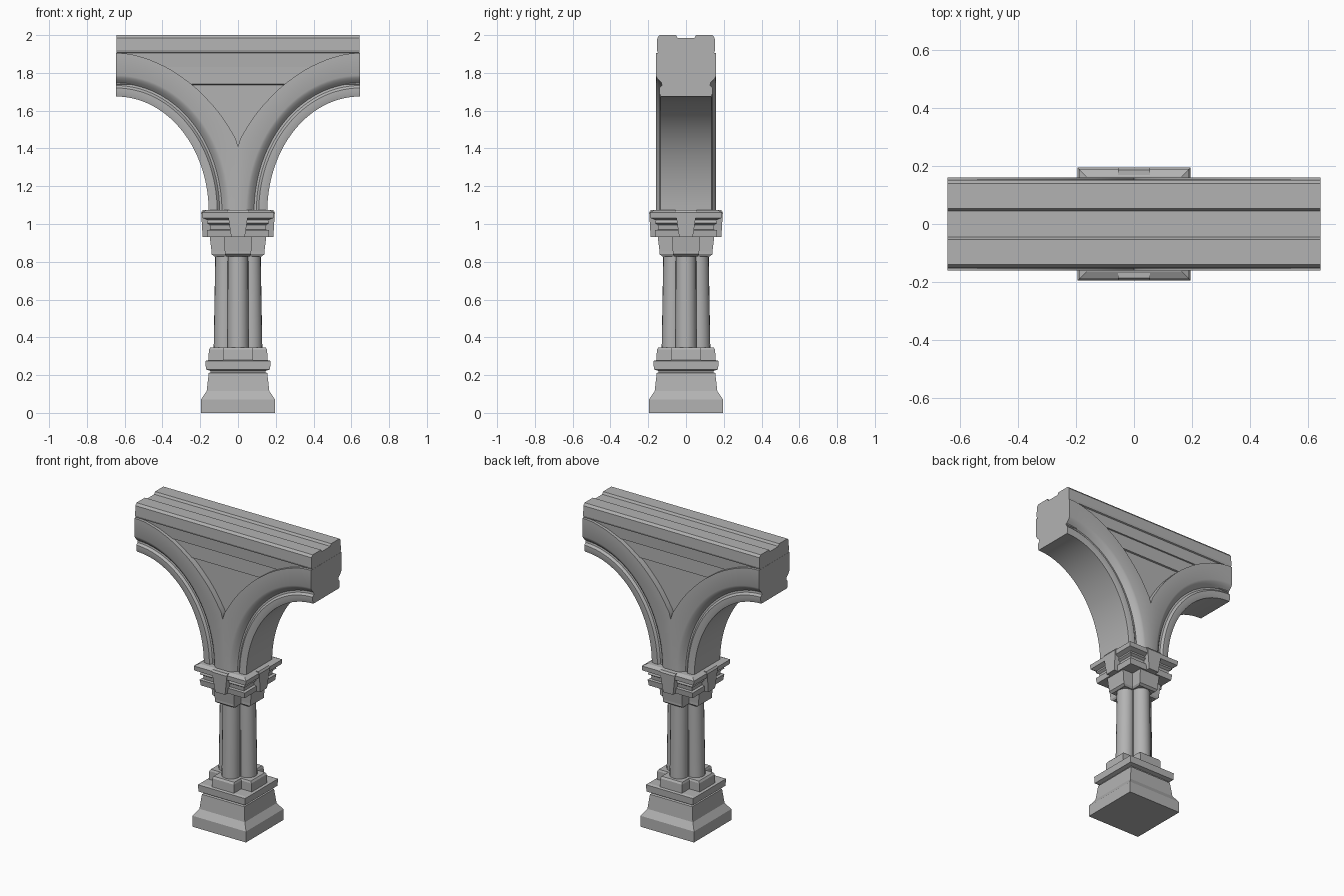
import bpy, bmesh, math
from mathutils import Matrix

old = bpy.data.objects.get("Cube")
if old:
    bpy.data.objects.remove(old, do_unlink=True)

stone = bpy.data.materials.new("grey_stone")
stone.use_nodes = True
stone.diffuse_color = (0.45, 0.45, 0.45, 1)
stone.node_tree.nodes["Principled BSDF"].inputs["Base Color"].default_value = (0.45, 0.45, 0.45, 1)


def finish(name, bm, smooth=None):
    bmesh.ops.recalc_face_normals(bm, faces=bm.faces)
    mesh = bpy.data.meshes.new(name)
    bm.to_mesh(mesh)
    bm.free()
    ob = bpy.data.objects.new(name, mesh)
    bpy.context.collection.objects.link(ob)
    mesh.materials.append(stone)
    if smooth:
        bpy.ops.object.select_all(action='DESELECT')
        ob.select_set(True)
        bpy.context.view_layer.objects.active = ob
        bpy.ops.object.shade_smooth_by_angle(angle=math.radians(smooth))
    return ob


def loft(bm, rings):
    """Join closed rings of points into a capped solid."""
    rows = [[bm.verts.new(p) for p in ring] for ring in rings]
    n = len(rows[0])
    for a, b in zip(rows, rows[1:]):
        for i in range(n):
            j = (i + 1) % n
            bm.faces.new((a[i], a[j], b[j], b[i]))
    bm.faces.new(rows[0])
    bm.faces.new(rows[-1])


def square(z, r):
    return [(r, r, z), (-r, r, z), (-r, -r, z), (r, -r, z)]


def cross(z, r, a):
    pts = []
    for q in range(4):
        c, s = round(math.cos(q * math.pi / 2)), round(math.sin(q * math.pi / 2))
        pts += [(x * c - y * s, x * s + y * c, z) for x, y in ((r, -a), (r, a), (a, a))]
    return pts


def stack(name, rings):
    bm = bmesh.new()
    loft(bm, rings)
    return finish(name, bm)


# Pedestal
stack("plinth", [square(*p) for p in (
    (0, .195), (.072, .195), (.115, .166), (.21, .155), (.215, .145), (.222, .145),
    (.23, .17), (.275, .172), (.28, .155))])
stack("shaft_foot", [cross(.27, .157, .08), cross(.335, .154, .08), cross(.347, .146, .075)])

# Clustered shaft
bm = bmesh.new()
for q in range(4):
    rot = Matrix.Rotation(q * math.pi / 2, 4, 'Z')
    rings = []
    for z, r, off in ((.33, .057, .072), (.85, .054, .066)):
        ring = []
        for i in range(20):
            a = i * math.tau / 20
            ring.append(rot @ Matrix.Translation((off + r * math.cos(a), r * math.sin(a), z)).to_translation())
        rings.append(ring)
    loft(bm, rings)
finish("column_lobes", bm, 40)
stack("column_core", [square(.33, .06), square(.85, .056)])

# Capital
stack("capital_bell", [cross(*p) for p in (
    (.828, .125, .062), (.84, .14, .07), (.855, .14, .07), (.935, .15, .075))])
stack("abacus", [square(*p) for p in (
    (.93, .16), (.968, .165), (.97, .147), (.995, .15), (1.005, .165), (1.02, .16),
    (1.032, .188), (1.062, .19), (1.075, .165))])
bm = bmesh.new()
for q in range(4):
    rot = Matrix.Rotation(q * math.pi / 2, 4, 'Z')
    rings = []
    for z, w, out in ((.93, .036, .187), (1.06, .055, .195), (1.073, .055, .187)):
        rings.append([rot @ Matrix.Translation(p).to_translation() for p in
                      ((.12, -w, z), (out, -w, z), (out, w, z), (.12, w, z))])
    loft(bm, rings)
finish("capital_brackets", bm)

# Springing arches: a moulded section swept up a quarter ellipse
HALF, SPRING = .645, 1.065
RX, RZ = .49, .61


def outside_band(x, z):
    u, v = max(HALF - x, 0) / .74, (z - SPRING) / .84
    return x <= 0 or u ** 1.8 + v ** 1.8 >= 1


SECTION = ((.1, .155), (.085, .143), (.07, .126), (.058, .128), (.045, .141), (.02, .141), (0, .135))
STEPS = 28
for side, name in ((1, "left_arch"), (-1, "right_arch")):
    rings = []
    for i in range(STEPS + 1):
        t = i / STEPS * math.pi / 2
        px, pz = HALF - RX * math.cos(t), SPRING + RZ * math.sin(t)
        nx, nz = -math.cos(t) / RX, math.sin(t) / RZ
        k = math.hypot(nx, nz)
        nx, nz = nx / k, nz / k
        # thickness of the band along the normal
        d = .1
        while not outside_band(px + nx * d, pz + nz * d):
            d += .002
        half = [(d, .16), (.112, .16)] + list(SECTION)
        full = half + [(e, -y) for e, y in reversed(half)]
        rings.append([(side * max(px + nx * e, 0), y, pz + nz * e) for e, y in full])
    bm = bmesh.new()
    loft(bm, rings)
    finish(name, bm, 35)

# Recessed spandrel panel
outline = [(0, 1.36), (.13, 1.55), (.3, 1.7), (.63, 1.82), (.63, 1.89)]
outline += [(-x, z) for x, z in reversed(outline[1:])]
stack("spandrel_panel", [[(x, y, z) for x, z in outline] for y in (-.12, .12)])

# Top beam with stepped cornice and a channel along the top
side = [(.045, 1.985), (.053, 2), (.14, 2), (.152, 1.985), (.154, 1.92), (.15, 1.908),
        (.142, 1.904), (.138, 1.832), (.13, 1.83), (.13, 1.74), (.12, 1.737)]
profile = side + [(-y, z) for y, z in reversed(side)]
stack("top_beam", [[(x, y, z) for y, z in profile] for x in (-.644, .644)])
